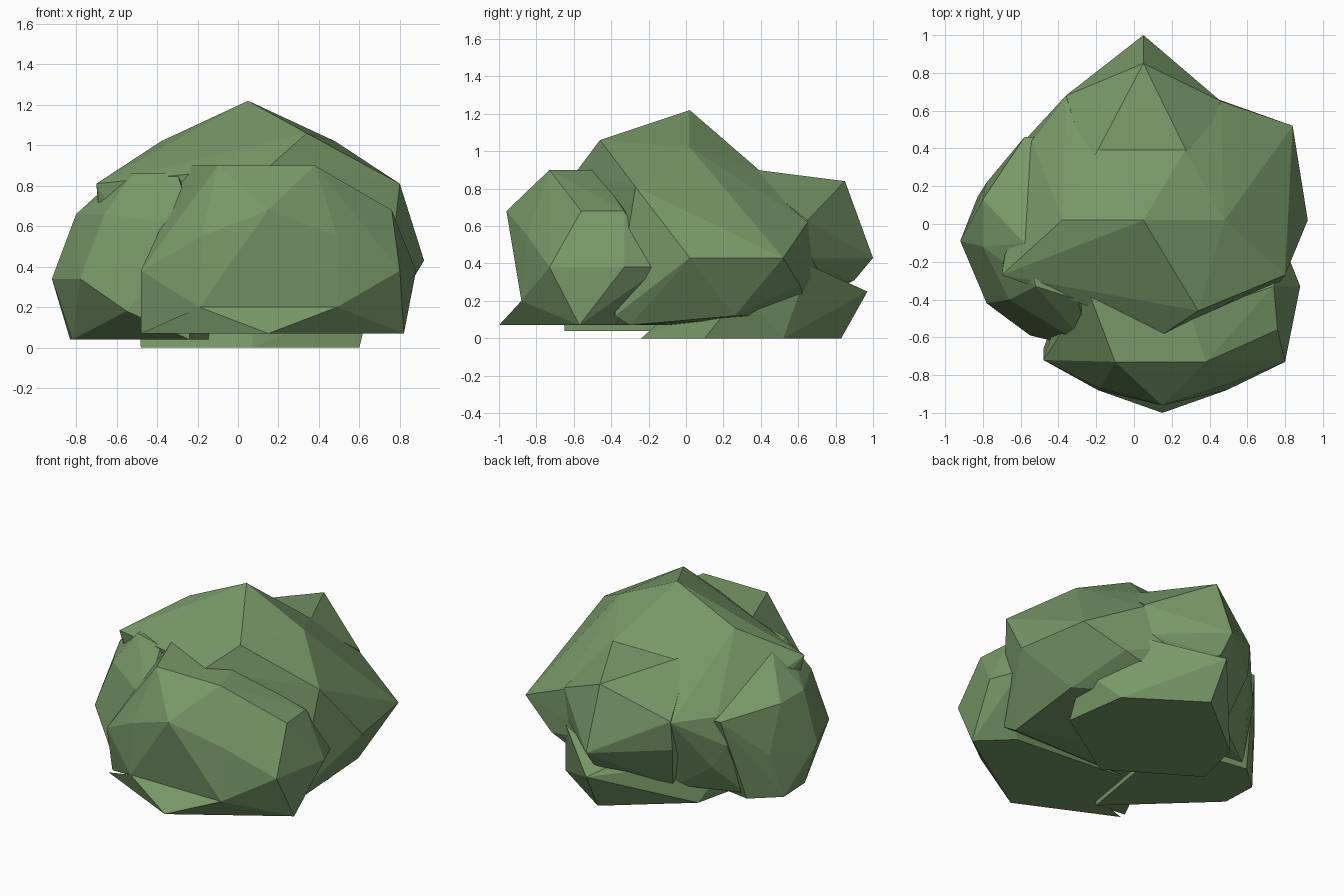
import bpy
import bmesh

# Remove only the default cube
default_cube = bpy.data.objects.get("Cube")
if default_cube:
    bpy.data.objects.remove(default_cube, do_unlink=True)


def make_material(name, colour):
    material = bpy.data.materials.new(name)
    material.use_nodes = True
    material.diffuse_color = colour
    shader = next(node for node in material.node_tree.nodes
                  if node.type == "BSDF_PRINCIPLED")
    shader.inputs["Base Color"].default_value = colour
    shader.inputs["Roughness"].default_value = 1
    return material


leaf_green = make_material("leaf_green", (.19, .32, .14, 1))


def clump(name, **layers):
    """Wrap a faceted skin around layers, each a height and its outline corners."""
    bm = bmesh.new()
    for height, outline in layers.values():
        for x, y in outline:
            bm.verts.new((x, y, height))
    bmesh.ops.convex_hull(bm, input=list(bm.verts))
    loose = [vert for vert in bm.verts if not vert.link_faces]
    bmesh.ops.delete(bm, geom=loose, context="VERTS")
    bmesh.ops.recalc_face_normals(bm, faces=list(bm.faces))
    mesh = bpy.data.meshes.new(name)
    bm.to_mesh(mesh)
    bm.free()
    mesh.materials.append(leaf_green)
    obj = bpy.data.objects.new(name, mesh)
    bpy.context.scene.collection.objects.link(obj)
    return obj


# Tall middle clump that carries the peak
clump(
    "main_clump",
    base=(.07, [(.7, -.3), (-.3, -.3), (-.64, .28)]),
    skirt=(.12, [(.72, .26), (.72, -.38), (-.28, .52), (.1, .66)]),
    hem=(.28, [(.58, .61), (-.52, .46)]),
    waist=(.43, [(.92, .02), (.84, .52), (-.6, .42), (.05, .8)]),
    chest=(.62, [(.46, .65), (-.36, .68), (-.54, .44), (-.68, -.22)]),
    shoulder=(.81, [(.8, -.27), (-.7, -.27)]),
    collar=(.9, [(.16, -.58), (.27, .39), (-.18, .39)]),
    crown=(1.02, [(.48, .02), (-.38, .02)]),
    brow=(1.06, [(.34, -.46)]),
    peak=(1.22, [(.05, .02)]),
)

# Wide clump at the front, undercut below its waist
clump(
    "front_clump",
    base=(.07, [(-.48, -.66), (.82, -.57), (.62, -.38), (-.3, -.3)]),
    skirt=(.2, [(-.19, -.88), (.49, -.88)]),
    waist=(.38, [(-.48, -.72), (.8, -.73), (.88, -.33), (.8, -.13),
                 (-.34, -.3)]),
    chest=(.55, [(-.18, -.87), (.49, -.85)]),
    shoulder=(.68, [(.15, -.96), (.76, -.56), (.74, -.33)]),
    crown=(.9, [(-.1, -.73), (.38, -.73), (-.24, -.36), (.3, -.48)]),
)

# Pointed foot jutting from under the front clump
clump(
    "front_foot",
    base=(.07, [(.15, -1), (-.48, -.7), (.82, -.57), (.1, -.5)]),
    skirt=(.2, [(-.19, -.88), (.49, -.88)]),
)

# Rounded clump on the -x side
clump(
    "side_clump",
    base=(.04, [(-.83, .14), (-.82, -.1), (-.24, -.65), (-.66, .29),
                (-.1, .2)]),
    skirt=(.18, [(-.55, -.59)]),
    waist=(.34, [(-.92, -.09), (-.78, -.42), (-.78, .22)]),
    chest=(.6, [(-.22, -.67), (-.58, .46), (-.48, .46)]),
    shoulder=(.66, [(-.8, .13), (-.8, -.12), (-.66, -.4)]),
    crown=(.86, [(-.52, -.33), (-.58, -.1), (-.3, -.4), (-.2, 0)]),
)

# Pointed clump at the back
clump(
    "back_clump",
    base=(.12, [(-.28, .54), (-.3, .3)]),
    hem=(.31, [(.06, .9), (.4, .56)]),
    waist=(.43, [(.05, 1), (-.36, .66), (.46, .63)]),
    chest=(.63, [(-.36, .68), (.46, .65)]),
    shoulder=(.84, [(.05, .85)]),
    crown=(.91, [(-.24, .3), (.32, .3)]),
)

# Low clump that rests on the floor
clump(
    "floor_clump",
    base=(0, [(.07, -.24), (.6, .1), (.54, .52), (.08, .83),
              (-.4, .44), (-.48, .1)]),
    skirt=(.25, [(.07, .97), (.66, .3), (-.5, .25)]),
    waist=(.39, [(.44, .66), (-.2, .45), (.1, .2)]),
)
